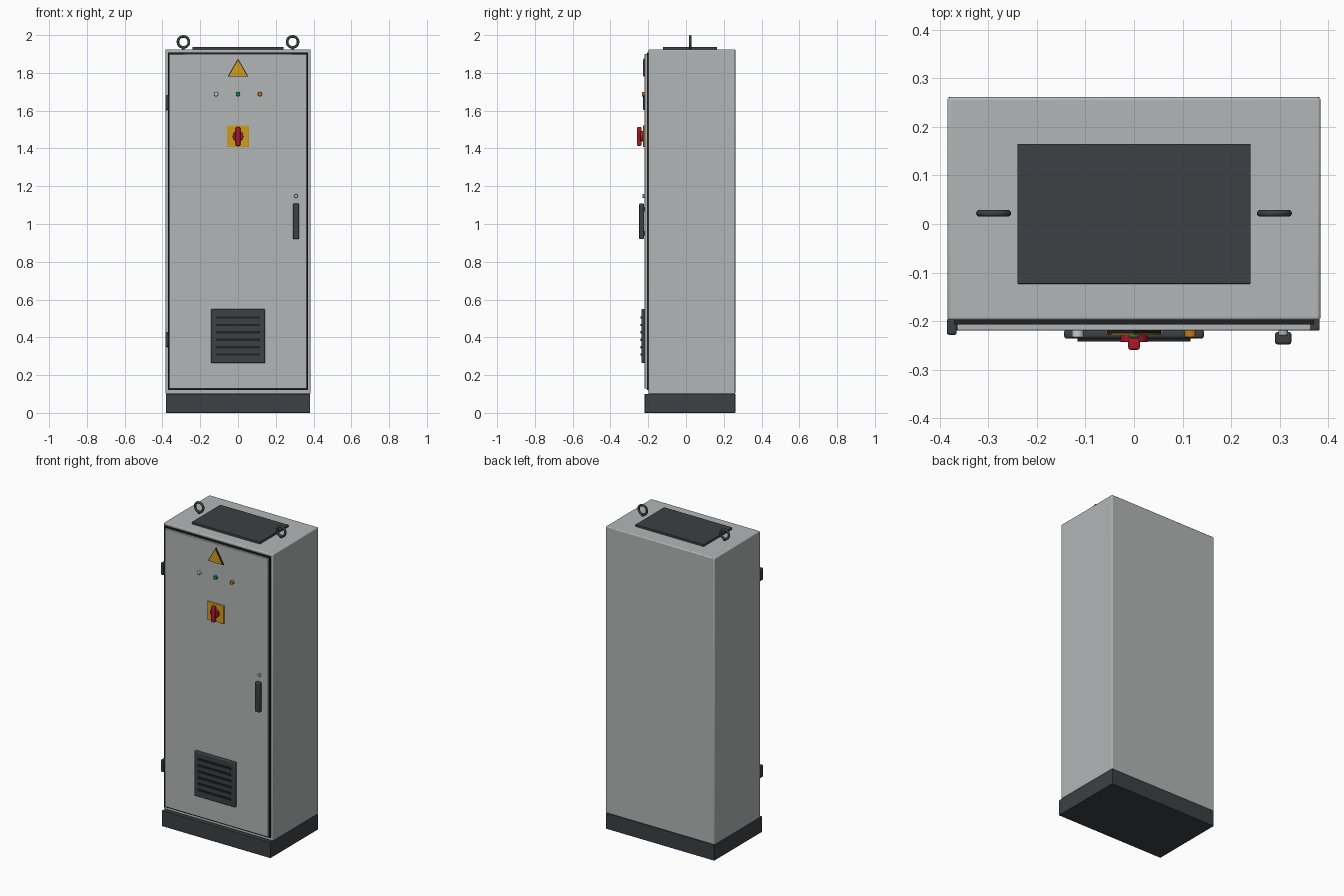
import bpy, bmesh, math
from mathutils import Matrix

if "Cube" in bpy.data.objects:
    bpy.data.objects.remove(bpy.data.objects["Cube"])


def mat(name, r, g, b):
    m = bpy.data.materials.new(name)
    m.diffuse_color = (r, g, b, 1)
    m.use_nodes = True
    m.node_tree.nodes["Principled BSDF"].inputs["Base Color"].default_value = m.diffuse_color
    return m


GREY = mat("light_grey", 0.45, 0.47, 0.47)
DARK = mat("dark_grey", 0.045, 0.052, 0.056)
BLACK = mat("black", 0.015, 0.015, 0.017)
YELLOW = mat("yellow", 0.62, 0.34, 0.01)
RED = mat("red", 0.42, 0.01, 0.025)
GREEN = mat("green", 0.01, 0.25, 0.07)
ORANGE = mat("orange", 0.5, 0.2, 0.01)
WHITE = mat("white", 0.75, 0.75, 0.75)


def finish(ob, name, material, bevel=0, segments=3):
    ob.name = name
    ob.data.materials.append(material)
    if bevel:
        m = ob.modifiers.new("bevel", "BEVEL")
        m.width, m.segments = bevel, segments
        m.limit_method = "ANGLE"
    bpy.ops.object.select_all(action="DESELECT")
    ob.select_set(True)
    bpy.context.view_layer.objects.active = ob
    bpy.ops.object.shade_smooth_by_angle(angle=math.radians(35))
    return ob


def box(name, x, y, z, material, bevel=0):
    """Box from (min, max) ranges."""
    bm = bmesh.new()
    bmesh.ops.create_cube(bm, size=1)
    for v in bm.verts:
        for i, (lo, hi) in enumerate((x, y, z)):
            v.co[i] = lo if v.co[i] < 0 else hi
    me = bpy.data.meshes.new(name)
    bm.to_mesh(me)
    bm.free()
    ob = bpy.data.objects.new(name, me)
    bpy.context.collection.objects.link(ob)
    return finish(ob, name, material, bevel)


def disc(name, x, z, r, y, material, bevel=0, sides=32):
    """Round or polygonal part standing out of the door along -y."""
    bm = bmesh.new()
    bmesh.ops.create_cone(bm, cap_ends=True, segments=sides, radius1=r, radius2=r, depth=y[1] - y[0])
    # first corner turned to point straight up
    turn = Matrix.Rotation(math.radians(90), 4, "X")
    bm.transform(turn)
    if sides == 3:
        top = max(bm.verts, key=lambda v: abs(math.hypot(v.co.x, v.co.z)))
        a = math.atan2(top.co.z, top.co.x)
        bm.transform(Matrix.Rotation(a - math.pi / 2, 4, "Y"))
    bm.transform(Matrix.Translation((x, (y[0] + y[1]) / 2, z)))
    me = bpy.data.meshes.new(name)
    bm.to_mesh(me)
    bm.free()
    ob = bpy.data.objects.new(name, me)
    bpy.context.collection.objects.link(ob)
    return finish(ob, name, material, bevel, 2)


# Cabinet shell
box("plinth", (-0.382, 0.382), (-0.219, 0.261), (0, 0.1), DARK, 0.002)
box("cabinet_body", (-0.384, 0.384), (-0.198, 0.261), (0.1, 1.925), GREY, 0.006)
box("door_gasket", (-0.371, 0.371), (-0.207, -0.195), (0.121, 1.909), BLACK)
box("door", (-0.364, 0.364), (-0.219, -0.204), (0.129, 1.9), GREY, 0.003)

# Roof plate and lifting eyes
box("roof_plate", (-0.24, 0.24), (-0.123, 0.165), (1.92, 1.938), DARK, 0.001)
for side, x in (("left", -0.289), ("right", 0.289)):
    bpy.ops.mesh.primitive_torus_add(location=(x, 0.022, 1.964), rotation=(math.pi / 2, 0, 0),
                                     major_radius=0.029, minor_radius=0.007,
                                     major_segments=40, minor_segments=14)
    finish(bpy.context.object, side + "_lifting_eye", DARK)
    box(side + "_eye_foot", (x - 0.007, x + 0.007), (0.015, 0.029), (1.92, 1.932), DARK)

# Hinges
for name, z in (("lower_hinge", 0.388), ("upper_hinge", 1.642)):
    box(name, (-0.385, -0.365), (-0.228, -0.195), (z - 0.038, z + 0.038), DARK, 0.004)

# Warning triangle: dark border with yellow face
disc("warning_border", 0, 1.812, 0.064, (-0.225, -0.217), BLACK, 0, 3)
disc("warning_face", 0, 1.812, 0.055, (-0.228, -0.222), YELLOW, 0, 3)

# Indicator lamps
for name, x, m in (("white_lamp", -0.116, WHITE), ("green_lamp", 0, GREEN), ("orange_lamp", 0.116, ORANGE)):
    disc(name, x, 1.688, 0.012, (-0.234, -0.217), m, 0.003)

# Main switch
box("switch_plate", (-0.058, 0.058), (-0.227, -0.217), (1.407, 1.522), YELLOW, 0.002)
disc("switch_knob", 0, 1.464, 0.028, (-0.243, -0.225), RED, 0.002)
box("switch_grip", (-0.012, 0.012), (-0.259, -0.236), (1.414, 1.514), RED, 0.005)

# Door handle and lock
box("door_handle", (0.29, 0.324), (-0.248, -0.222), (0.92, 1.108), DARK, 0.006)
for name, z in (("lower_handle_mount", 0.95), ("upper_handle_mount", 1.078)):
    box(name, (0.299, 0.315), (-0.226, -0.217), (z - 0.012, z + 0.012), DARK)
disc("door_lock", 0.307, 1.148, 0.01, (-0.23, -0.217), GREY, 0.002)

# Ventilation grille
box("vent_frame", (-0.144, 0.144), (-0.236, -0.217), (0.264, 0.55), DARK, 0.006)
for i in range(6):
    z = 0.309 + i * 0.0392
    box(f"vent_slat_{i + 1}", (-0.116, 0.116), (-0.242, -0.23), (z - 0.006, z + 0.006), BLACK)
